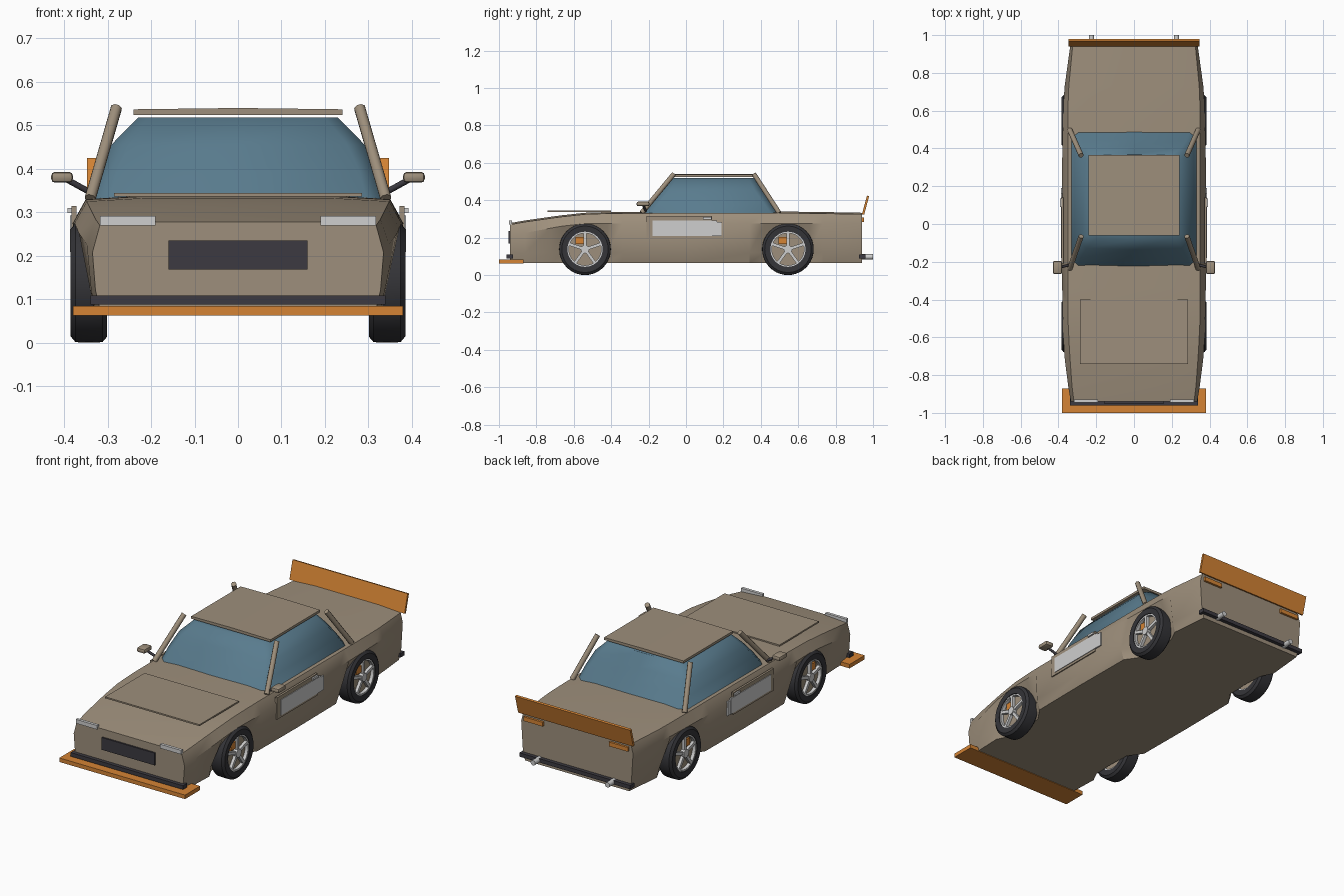
import bpy, bmesh, math
from mathutils import Vector, Matrix

if "Cube" in bpy.data.objects:
    bpy.data.objects.remove(bpy.data.objects["Cube"])


def material(name, rgb):
    m = bpy.data.materials.new(name)
    m.diffuse_color = (*rgb, 1)
    m.use_nodes = True
    m.node_tree.nodes["Principled BSDF"].inputs["Base Color"].default_value = m.diffuse_color
    return m


PAINT = material("taupe paint", (0.34, 0.275, 0.20))
GLASS = material("blue glass", (0.10, 0.20, 0.27))
ORANGE = material("orange", (0.66, 0.23, 0.035))
DARK = material("dark trim", (0.045, 0.042, 0.052))
RUBBER = material("tyre rubber", (0.035, 0.035, 0.04))
SILVER = material("light grey", (0.62, 0.62, 0.62))


def finish(name, bm, mat, smooth=None):
    bmesh.ops.recalc_face_normals(bm, faces=bm.faces)
    me = bpy.data.meshes.new(name)
    bm.to_mesh(me)
    bm.free()
    me.materials.append(mat)
    ob = bpy.data.objects.new(name, me)
    bpy.context.collection.objects.link(ob)
    if smooth:
        bpy.ops.object.select_all(action='DESELECT')
        ob.select_set(True)
        bpy.context.view_layer.objects.active = ob
        bpy.ops.object.shade_smooth_by_angle(angle=math.radians(smooth))
    return ob


def box(name, x, y, z, mat, rot=None, bevel=0):
    """Box from (min, max) ranges, optionally turned about its own centre."""
    bm = bmesh.new()
    bmesh.ops.create_cube(bm, size=1)
    size = Vector((abs(r[1] - r[0]) for r in (x, y, z)))
    mid = Vector((sum(r) / 2 for r in (x, y, z)))
    bmesh.ops.scale(bm, vec=size, verts=bm.verts)
    if bevel:
        bmesh.ops.bevel(bm, geom=bm.edges[:], offset=bevel, segments=2,
                        affect='EDGES', profile=0.5)
    mat4 = Matrix.Translation(mid) @ (rot or Matrix())
    bmesh.ops.transform(bm, matrix=mat4, verts=bm.verts)
    return finish(name, bm, mat, 40 if bevel else None)


def rod(name, a, b, r, mat, sides=8):
    a, b = Vector(a), Vector(b)
    bm = bmesh.new()
    bmesh.ops.create_cone(bm, cap_ends=True, segments=sides, radius1=r, radius2=r,
                          depth=(b - a).length)
    turn = (b - a).to_track_quat('Z', 'Y').to_matrix().to_4x4()
    bmesh.ops.transform(bm, matrix=Matrix.Translation((a + b) / 2) @ turn, verts=bm.verts)
    return finish(name, bm, mat, 50)


def loft(name, rings, mat, smooth):
    """Skin closed rings of equal length and cap both ends."""
    bm = bmesh.new()
    vs = [[bm.verts.new(p) for p in ring] for ring in rings]
    n = len(vs[0])
    for r0, r1 in zip(vs, vs[1:]):
        for i in range(n):
            bm.faces.new((r0[i], r0[(i + 1) % n], r1[(i + 1) % n], r1[i]))
    bm.faces.new(vs[0])
    bm.faces.new(vs[-1])
    return finish(name, bm, mat, smooth)


def lathe(name, profile, centre, mat, segs=40):
    """Closed (radius, offset) profile revolved about an x axis."""
    bm = bmesh.new()
    cx, cy, cz = centre
    rings = []
    for i in range(segs):
        a = math.tau * i / segs
        rings.append([bm.verts.new((cx + o, cy + r * math.cos(a), cz + r * math.sin(a)))
                      for r, o in profile])
    n = len(profile)
    for i in range(segs):
        r0, r1 = rings[i], rings[(i + 1) % segs]
        for j in range(n):
            bm.faces.new((r0[j], r0[(j + 1) % n], r1[(j + 1) % n], r1[j]))
    return finish(name, bm, mat, 35)


# Body: stations of y, sill width, lower side, middle side, shoulder, top height
stations = [
    (-0.94, 0.315, 0.328, 0.335, 0.318, 0.278),
    (-0.86, 0.325, 0.338, 0.348, 0.328, 0.292),
    (-0.72, 0.330, 0.340, 0.366, 0.338, 0.312),
    (-0.66, 0.300, 0.310, 0.371, 0.342, 0.320),
    (-0.54, 0.295, 0.300, 0.376, 0.348, 0.333),
    (-0.42, 0.300, 0.315, 0.379, 0.350, 0.337),
    (-0.34, 0.355, 0.373, 0.380, 0.350, 0.338),
    (0.00, 0.358, 0.375, 0.381, 0.350, 0.339),
    (0.34, 0.355, 0.373, 0.380, 0.350, 0.339),
    (0.42, 0.300, 0.315, 0.379, 0.350, 0.339),
    (0.54, 0.295, 0.300, 0.376, 0.350, 0.339),
    (0.66, 0.300, 0.310, 0.372, 0.348, 0.338),
    (0.73, 0.335, 0.350, 0.367, 0.345, 0.337),
    (0.94, 0.315, 0.328, 0.338, 0.325, 0.333),
]
rings = []
for y, sill, low, mid, shoulder, top in stations:
    zm = 0.275 - max(0, 0.33 - top) * 1.3
    half = [(sill, 0.065), (low, 0.12), (mid, zm), (shoulder, top - 0.008),
            (shoulder * 0.6, top)]
    rings.append([(x, y, z) for x, z in half] + [(-x, y, z) for x, z in reversed(half)])
loft("body", rings, PAINT, 32)

# Glasshouse with clipped corners
rings = []
for z, hx, y0, y1, c in ((0.325, 0.332, -0.225, 0.492, 0.035), (0.39, 0.316, -0.178, 0.447, 0.035),
                         (0.455, 0.292, -0.128, 0.405, 0.04), (0.518, 0.23, -0.075, 0.365, 0.03)):
    rings.append([(-hx + c, y0, z), (0, y0 - 0.008, z), (hx - c, y0, z), (hx, y0 + c, z),
                  (hx, y1 - c, z), (hx - c, y1, z), (0, y1 + 0.004, z), (-hx + c, y1, z),
                  (-hx, y1 - c, z), (-hx, y0 + c, z)])
loft("glasshouse", rings, GLASS, 50)

# Roof slab with a slight crown
loft("roof", [[(-0.24, y, 0.524), (0.24, y, 0.524), (0.24, y, 0.537),
               (0, y, 0.540), (-0.24, y, 0.537)] for y in (-0.062, 0.365)], PAINT, None)

# Hood panel, grille, bumpers and splitter
box("hood_panel", (-0.285, 0.285), (-0.74, -0.40), (0.336, 0.344), PAINT)
box("grille", (-0.16, 0.16), (-0.949, -0.935), (0.168, 0.235), DARK)
box("front_bumper", (-0.34, 0.34), (-0.96, -0.925), (0.088, 0.109), DARK)
box("rear_bumper", (-0.335, 0.335), (0.925, 0.96), (0.088, 0.109), DARK)
box("front_splitter", (-0.38, 0.38), (-1.0, -0.87), (0.062, 0.084), ORANGE)

# Rear wing, leaning back
box("rear_wing", (-0.348, 0.348), (0.954, 0.966), (0.322, 0.425), ORANGE,
    Matrix.Rotation(math.radians(-15), 4, 'X'))

for s, side in ((1, "right"), (-1, "left")):
    # Roof pillars
    rod(f"front_pillar_{side}", (s * 0.34, -0.237, 0.332), (s * 0.28, -0.065, 0.54), 0.0135, PAINT)
    rod(f"rear_pillar_{side}", (s * 0.34, 0.498, 0.332), (s * 0.28, 0.363, 0.54), 0.0135, PAINT)
    # Lights and exhaust
    box(f"headlight_{side}", (s * 0.19, s * 0.318), (-0.946, -0.93), (0.269, 0.291), SILVER)
    box(f"tail_light_{side}", (s * 0.20, s * 0.315), (0.935, 0.952), (0.285, 0.308), ORANGE)
    rod(f"exhaust_{side}", (s * 0.225, 0.92, 0.098), (s * 0.225, 1.0, 0.098), 0.014, SILVER, 16)
    # Wing mirror
    rod(f"mirror_stalk_{side}", (s * 0.335, -0.215, 0.343), (s * 0.395, -0.23, 0.376), 0.007, DARK)
    box(f"mirror_{side}", (s * 0.38, s * 0.43), (-0.264, -0.196), (0.368, 0.393), PAINT, bevel=0.009)
    # Door panel, number board and handle
    box(f"door_{side}", (s * 0.372, s * 0.3835), (-0.21, 0.14), (0.195, 0.315), PAINT)
    box(f"door_board_{side}", (s * 0.379, s * 0.387), (-0.18, 0.165), (0.208, 0.293), SILVER)
    box(f"door_board_edge_{side}", (s * 0.379, s * 0.386), (0.165, 0.19), (0.208, 0.285), SILVER)
    box(f"door_handle_{side}", (s * 0.38, s * 0.392), (0.09, 0.135), (0.298, 0.31), SILVER)

    # Wheels
    for cy, end in ((-0.54, "front"), (0.545, "rear")):
        c = Vector((s * 0.343, cy, 0.138))
        tag = f"{end}_{side}"
        lathe(f"tyre_{tag}", [(0.094, -0.04), (0.124, -0.042), (0.137, -0.031), (0.138, 0),
                              (0.137, 0.031), (0.124, 0.042), (0.094, 0.04)], c, RUBBER)
        lathe(f"rim_{tag}", [(0.086, -0.036), (0.095, -0.036), (0.095, 0.036), (0.086, 0.036)],
              c, SILVER)
        rod(f"brake_disc_{tag}", c - Vector((s * 0.03, 0, 0)), c + Vector((s * 0.018, 0, 0)),
            0.088, PAINT, 32)
        rod(f"hub_{tag}", c, c + Vector((s * 0.041, 0, 0)), 0.022, SILVER, 16)
        box(f"caliper_{tag}", (c.x, c.x + s * 0.027), (cy - 0.05, cy - 0.005), (0.165, 0.203), ORANGE)
        for k in range(5):
            a = math.tau * k / 5
            my, mz = cy - 0.052 * math.sin(a), c.z + 0.052 * math.cos(a)
            box(f"spoke_{k + 1}_{tag}", (c.x + s * 0.02, c.x + s * 0.036), (my - 0.008, my + 0.008),
                (mz - 0.037, mz + 0.037), SILVER, Matrix.Rotation(a, 4, 'X'))
